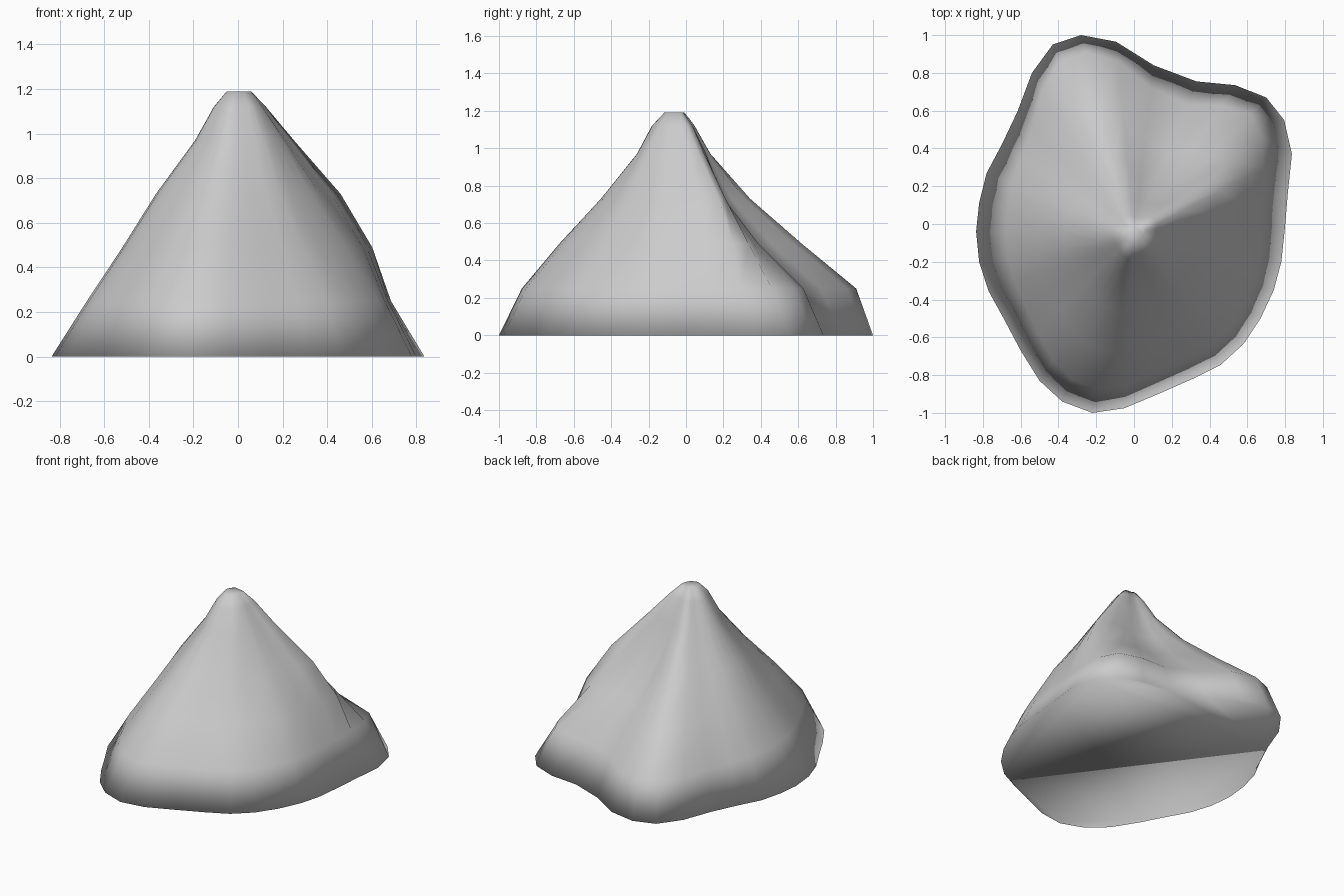
import bpy, bmesh

if "Cube" in bpy.data.objects:
    bpy.data.objects.remove(bpy.data.objects["Cube"])

# Footprint of the rock at ground level, counter-clockwise
base = [(.836, .37), (.795, .55), (.70, .67), (.535, .735), (.33, .755), (.105, .84),
        (-.095, .965), (-.28, 1.0), (-.43, .95), (-.54, .80), (-.615, .60), (-.70, .42),
        (-.78, .27), (-.82, .11), (-.836, -.04), (-.82, -.20), (-.77, -.355), (-.69, -.50),
        (-.60, -.67), (-.50, -.83), (-.38, -.94), (-.22, -1.0), (-.05, -.975), (.14, -.895),
        (.31, -.82), (.46, -.745), (.58, -.635), (.67, -.50), (.74, -.35), (.78, -.20),
        (.80, -.01), (.815, .17)]
N = len(base)
PEAK_Y = -.06

# Footprint indices of the ridges and valleys, and ring scale there per height
keys = [0, 2, 4, 7, 14, 21, 26, 30]
rings = [(0, [1] * 8),
         (.25, [.82, .88, .85, .915, .81, .87, .86, .84]),
         (.49, [.72, .575, .55, .64, .62, .656, .62, .70]),
         (.73, [.55, .34, .32, .38, .44, .42, .41, .48]),
         (.97, [.30, .22, .20, .18, .23, .215, .25, .27]),
         (1.12, [.15, .13, .11, .10, .13, .13, .14, .14]),
         (1.19, [.07, .06, .055, .05, .06, .06, .065, .07])]


def scale_at(i, values):
    """Smoothly blend the key scales around the ring."""
    for k, a in enumerate(keys):
        b = keys[k + 1] if k + 1 < len(keys) else N
        if a <= i < b:
            t = (i - a) / (b - a)
            t = t * t * (3 - 2 * t)
            return values[k] * (1 - t) + values[(k + 1) % len(keys)] * t


# Loft the rings and close both ends
bm = bmesh.new()
loops = []
for z, values in rings:
    loop = []
    for i, (x, y) in enumerate(base):
        s = scale_at(i, values)
        loop.append(bm.verts.new((x * s, PEAK_Y + (y - PEAK_Y) * s, z)))
    loops.append(loop)
for lo, hi in zip(loops, loops[1:]):
    for i in range(N):
        j = (i + 1) % N
        bm.faces.new((lo[i], lo[j], hi[j], hi[i]))
bm.faces.new(loops[-1])
bm.faces.new(loops[0][::-1])
for f in bm.faces:
    f.smooth = True

mesh = bpy.data.meshes.new("rock_peak")
bm.to_mesh(mesh)
bm.free()
rock = bpy.data.objects.new("rock_peak", mesh)
bpy.context.collection.objects.link(rock)
